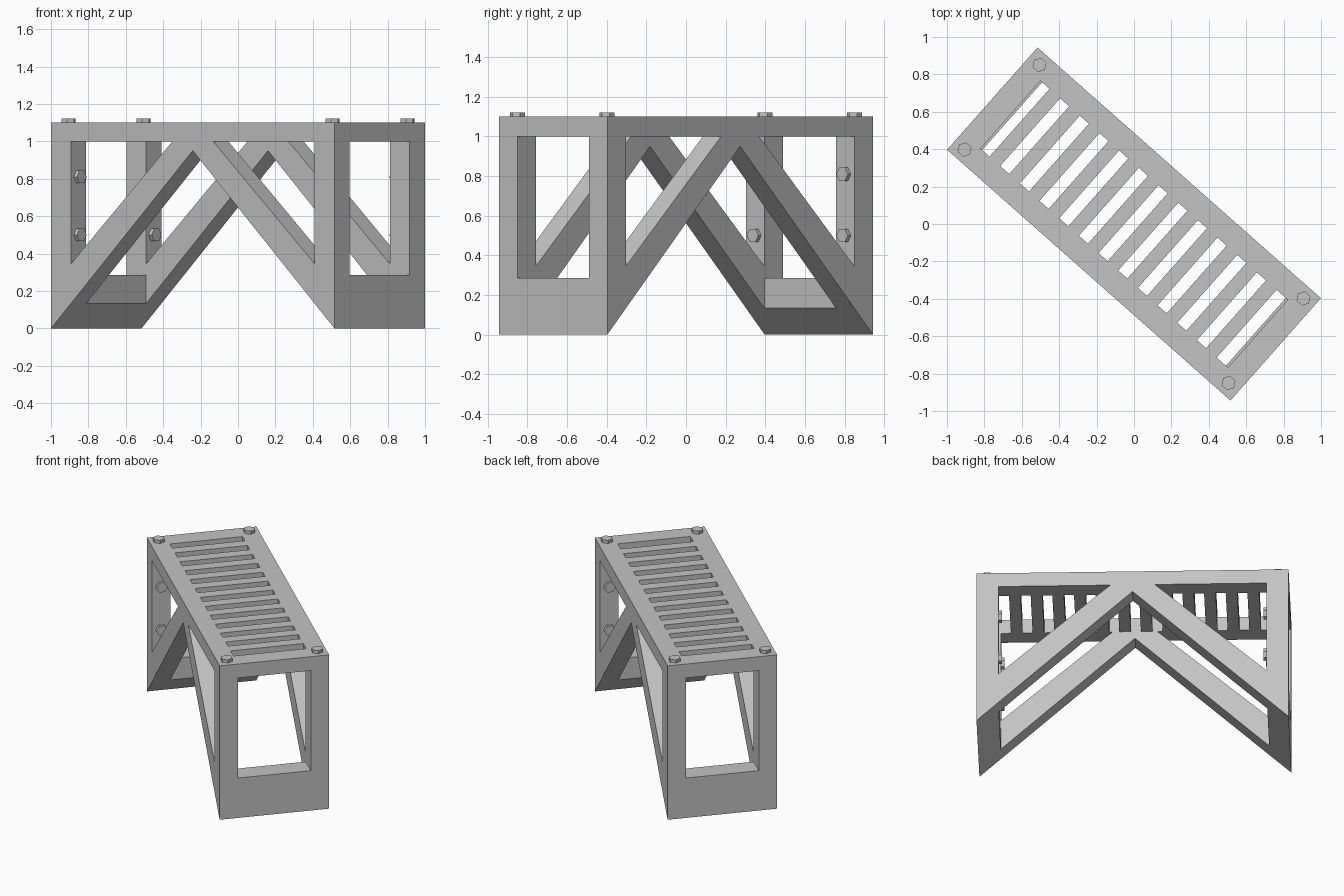
import bpy
import bmesh
import math
from mathutils import Matrix, Vector

cube = bpy.data.objects.get("Cube")
if cube:
    bpy.data.objects.remove(cube, do_unlink=True)

# Main dimensions, in the frame's own axes (x along, y across)
HALF_L, HALF_W, TOP = 1.0115, 0.365, 1.1
IN_L, IN_W, DECK_Z = 0.87, 0.242, 1.0
APEX, SILL = 0.95, 0.285
TURN = Matrix.Rotation(math.radians(-41.5), 4, "Z")

grey = bpy.data.materials.new("steel grey")
grey.use_nodes = True
colour = (0.55, 0.55, 0.55, 1)
grey.diffuse_color = colour
grey.node_tree.nodes["Principled BSDF"].inputs["Base Color"].default_value = colour


def add_object(name, mesh):
    mesh.materials.clear()
    mesh.materials.append(grey)
    obj = bpy.data.objects.new(name, mesh)
    bpy.context.collection.objects.link(obj)
    obj.matrix_world = TURN
    return obj


def finish(name, bm):
    bmesh.ops.recalc_face_normals(bm, faces=bm.faces)
    mesh = bpy.data.meshes.new(name)
    bm.to_mesh(mesh)
    bm.free()
    return add_object(name, mesh)


def side_prism(name, profile, y0, y1):
    """Extrude an x-z outline across the frame."""
    bm = bmesh.new()
    face = bm.faces.new([bm.verts.new((x, y0, z)) for x, z in profile])
    out = bmesh.ops.extrude_face_region(bm, geom=[face])
    verts = [g for g in out["geom"] if isinstance(g, bmesh.types.BMVert)]
    bmesh.ops.translate(bm, verts=verts, vec=(0, y1 - y0, 0))
    return finish(name, bm)


def hex_bolt(name, place, axis):
    """Six-sided bolt head standing out along the given axis."""
    height = 0.024
    bm = bmesh.new()
    bmesh.ops.create_cone(bm, cap_ends=True, segments=6, radius1=0.039,
                          radius2=0.039, depth=height)
    turn = Vector(axis).to_track_quat("Z", "Y").to_matrix().to_4x4()
    spin = Matrix.Rotation(math.radians(30), 4, "Z")
    centre = Vector(place) + Vector(axis) * (height / 2 - 0.002)
    bm.transform(Matrix.Translation(centre) @ turn @ spin)
    return finish(name, bm)


# Side trusses: posts and diagonals above a V-shaped underside
half = [(HALF_L, 0), (HALF_L, DECK_Z), (IN_L, DECK_Z), (IN_L, 0.345), (0.145, DECK_Z)]
truss = [(0, APEX)] + half + [(-x, z) for x, z in reversed(half)]
for label, s in (("front", -1), ("back", 1)):
    side_prism(label + "_truss", truss, s * IN_W, s * HALF_W)

# End sills between the posts, undersides following the V
inner_z = APEX * (1 - IN_L / HALF_L)
for label, s in (("left", 1), ("right", -1)):
    sill = [(HALF_L, 0), (HALF_L, SILL), (IN_L, SILL), (IN_L, inner_z)]
    side_prism(label + "_sill", [(s * x, z) for x, z in sill], -IN_W, IN_W)

# Slotted deck, the last slot a little wider
curve = bpy.data.curves.new("deck_outline", "CURVE")
curve.dimensions = "2D"
curve.fill_mode = "BOTH"
curve.extrude = (TOP - DECK_Z) / 2


def add_rectangle(x0, x1, hy):
    spline = curve.splines.new("POLY")
    spline.points.add(3)
    corners = ((x0, -hy), (x1, -hy), (x1, hy), (x0, hy))
    for point, (x, y) in zip(spline.points, corners):
        point.co = (x, y, 0, 1)
    spline.use_cyclic_u = True
    spline.use_smooth = False


add_rectangle(-HALF_L, HALF_L, HALF_W)
for i in range(13):
    start = -0.882 + i * 0.1405
    add_rectangle(start, start + (0.08 if i == 12 else 0.065), IN_W)

outline = bpy.data.objects.new("deck_outline", curve)
bpy.context.collection.objects.link(outline)
graph = bpy.context.evaluated_depsgraph_get()
deck_mesh = bpy.data.meshes.new_from_object(outline.evaluated_get(graph))
bpy.data.objects.remove(outline, do_unlink=True)
deck_mesh.transform(Matrix.Translation((0, 0, (TOP + DECK_Z) / 2)))
bm = bmesh.new()
bm.from_mesh(deck_mesh)
bmesh.ops.remove_doubles(bm, verts=bm.verts, dist=0.0001)
finish("slotted_deck", bm)

# Bolts on the deck corners and on the inner faces of the posts
for sx, end in ((1, "left"), (-1, "right")):
    for sy, side in ((-1, "front"), (1, "back")):
        tag = end + "_" + side
        hex_bolt(tag + "_deck_bolt", (sx * 0.942, sy * 0.302, TOP), (0, 0, 1))
        for level, z in (("lower", 0.5), ("upper", 0.81)):
            hex_bolt(tag + "_" + level + "_post_bolt",
                     (sx * IN_L, sy * 0.302, z), (-sx, 0, 0))
